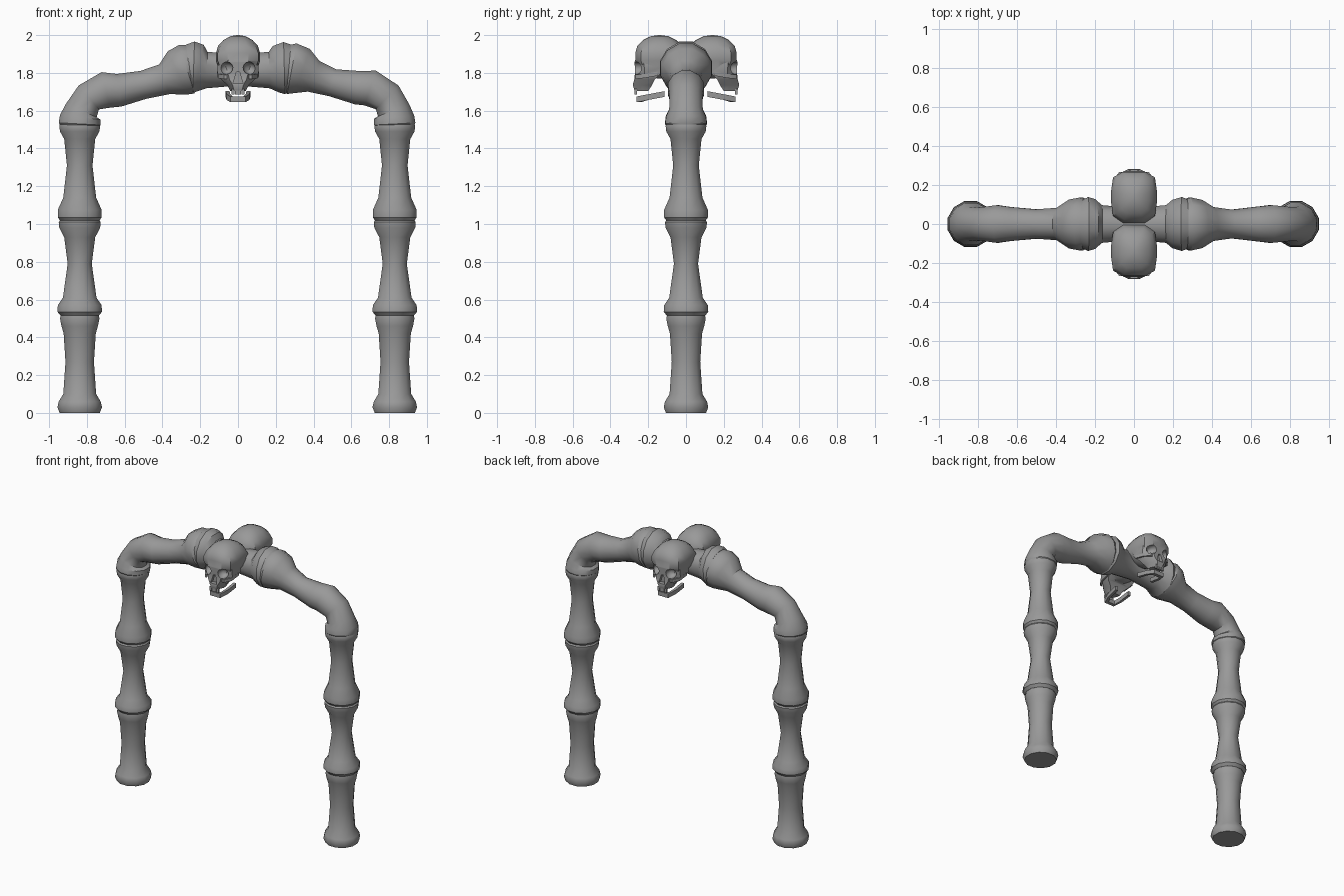
import bpy, bmesh, math
from mathutils import Vector, Matrix

cube = bpy.data.objects.get("Cube")
if cube:
    bpy.data.objects.remove(cube, do_unlink=True)

bone = bpy.data.materials.new("bone grey")
bone.use_nodes = True
GREY = (0.32, 0.32, 0.32, 1)
bone.diffuse_color = GREY
bone.node_tree.nodes["Principled BSDF"].inputs["Base Color"].default_value = GREY


def add(name, bm, angle=35):
    bmesh.ops.recalc_face_normals(bm, faces=bm.faces)
    mesh = bpy.data.meshes.new(name)
    bm.to_mesh(mesh)
    bm.free()
    obj = bpy.data.objects.new(name, mesh)
    bpy.context.collection.objects.link(obj)
    mesh.materials.append(bone)
    bpy.ops.object.select_all(action='DESELECT')
    obj.select_set(True)
    bpy.context.view_layer.objects.active = obj
    bpy.ops.object.shade_smooth_by_angle(angle=math.radians(angle))
    return obj


def loft(bm, rings):
    loops = [[bm.verts.new(p) for p in ring] for ring in rings]
    n = len(loops[0])
    for a, b in zip(loops, loops[1:]):
        for i in range(n):
            j = (i + 1) % n
            bm.faces.new((a[i], a[j], b[j], b[i]))
    bm.faces.new(loops[0][::-1])
    bm.faces.new(loops[-1])


def tube(name, path, sides=12):
    """Round tube in the xz plane through (x, z, radius) stations."""
    pts = [Vector((x, 0, z)) for x, z, r in path]
    rings = []
    for i, (x, z, r) in enumerate(path):
        t = (pts[min(i + 1, len(pts) - 1)] - pts[max(i - 1, 0)]).normalized()
        if z == 0:
            t = Vector((0, 0, 1))
        side = Vector((t.z, 0, -t.x))
        ring = []
        for k in range(sides):
            a = math.tau * (k + 0.5) / sides
            ring.append(pts[i] + r * (side * math.cos(a) + Vector((0, math.sin(a), 0))))
        rings.append(ring)
    bm = bmesh.new()
    loft(bm, rings)
    return add(name, bm)


# Leg bones: (height, radius) from the ground up
lower = [(0, .11), (.03, .122), (.06, .115), (.1, .09), (.27, .078), (.42, .088), (.46, .1),
         (.5, .108), (.525, .102)]
middle = [(.515, .105), (.535, .122), (.57, .12), (.61, .092), (.79, .066), (.93, .085),
          (.98, .112), (1.01, .115), (1.025, .105)]
upper = [(1.015, .105), (1.035, .12), (1.075, .12), (1.14, .09), (1.31, .07), (1.45, .085),
         (1.49, .108), (1.52, .112), (1.55, .1)]
for side, x in (("right", -.838), ("left", .83)):
    for part, prof in (("shin", lower), ("middle", middle), ("upper", upper)):
        tube(f"{side}_{part}_bone", [(x, z, r) for z, r in prof])

# Arm bones: bent at the shoulder, swelling to a knuckle near the middle
tube("right_arm_bone", [(-.838, 1.51, .1), (-.838, 1.53, .115), (-.835, 1.565, .112), (-.83, 1.6, .092),
                        (-.79, 1.67, .086), (-.7, 1.71, .1), (-.63, 1.708, .09), (-.5, 1.737, .078),
                        (-.39, 1.766, .086), (-.32, 1.8, .13), (-.27, 1.82, .14), (-.25, 1.822, .13)])
tube("left_arm_bone", [(.83, 1.51, .1), (.83, 1.53, .113), (.827, 1.565, .11), (.825, 1.6, .092),
                       (.79, 1.67, .09), (.7, 1.72, .1), (.63, 1.722, .092), (.5, 1.748, .076),
                       (.4, 1.782, .09), (.34, 1.81, .128), (.285, 1.822, .141), (.265, 1.824, .13)])
tube("centre_bone", [(-.26, 1.825, .13), (-.235, 1.828, .143), (-.205, 1.823, .132), (-.165, 1.815, .1),
                     (0, 1.815, .085), (.165, 1.815, .1), (.2, 1.82, .128),
                     (.245, 1.825, .143), (.275, 1.822, .13)])


def ellipsoid(bm, centre, size, rot=None, u=14, v=9):
    m = Matrix.Translation(centre) @ (rot or Matrix()) @ Matrix.Diagonal((*size, 1))
    bmesh.ops.create_uvsphere(bm, u_segments=u, v_segments=v, radius=1, matrix=m)


# Skull: cranium plus tapering face, with sockets and nose cut in
bm = bmesh.new()
ellipsoid(bm, (0, -.14, 1.885), (.118, .136, .116))
for v in bm.verts:  # boxier braincase
    dx, dy = v.co.x / .118, (v.co.y + .14) / .136
    f = 1 + .3 * min(abs(dx), abs(dy))
    v.co.x = max(-.117, min(.117, v.co.x * f))
    v.co.y = max(-.268, min(-.006, -.14 + (v.co.y + .14) * f))
skull = add("front_skull", bm)

bm = bmesh.new()
rings = []
for z, w, front, back in ((1.705, .042, -.272, -.2), (1.735, .056, -.282, -.18), (1.765, .09, -.274, -.165),
                          (1.8, .109, -.27, -.13), (1.86, .106, -.272, -.11), (1.9, .09, -.255, -.11)):
    rings.append([(sx * w * k, y, z) for sx, k, y in
                  ((-1, 1, back), (-1, 1, front + .05), (-1, .5, front), (1, .5, front),
                   (1, 1, front + .05), (1, 1, back))])
loft(bm, rings)
face = add("skull_face", bm)

bm = bmesh.new()
for s in (-1, 1):
    ellipsoid(bm, (s * .062, -.265, 1.825), (.037, .05, .033), Matrix.Rotation(s * .35, 4, 'Y'), 10, 7)
loft(bm, [[(-.026, y, 1.745), (.026, y, 1.745), (.008, y, 1.805), (-.008, y, 1.805)] for y in (-.32, -.25)])
sockets = add("skull_sockets", bm)

for tool, op in ((face, 'UNION'), (sockets, 'DIFFERENCE')):
    mod = skull.modifiers.new(op.title(), 'BOOLEAN')
    mod.object, mod.operation, mod.solver = tool, op, 'EXACT'
baked = bpy.data.meshes.new_from_object(skull.evaluated_get(bpy.context.evaluated_depsgraph_get()))
skull.modifiers.clear()
skull.data = baked
for tool in (face, sockets):
    bpy.data.objects.remove(tool, do_unlink=True)

# Cheekbones, upper teeth and the loose lower jaw
bm = bmesh.new()
for s in (-1, 1):
    loft(bm, [[(s * x, y, z + h) for x, h in ((w, 0), (w - .016, 0), (w - .016, .022), (w, .022))]
              for w, y, z in ((.075, -.268, 1.768), (.106, -.225, 1.772), (.112, -.15, 1.785))])
cheeks = add("front_cheekbones", bm)

bm = bmesh.new()
for i in range(4):
    m = Matrix.Translation((-.027 + .018 * i, -.266, 1.7)) @ Matrix.Diagonal((.016, .014, .03, 1))
    bmesh.ops.create_cube(bm, size=1, matrix=m)
teeth = add("front_teeth", bm)

bm = bmesh.new()
rings = []
for x, y in ((-.066, -.115), (-.06, -.2), (-.04, -.262), (.04, -.262), (.06, -.2), (.066, -.115)):
    z = 1.645 + (y + .262) * .19
    inner = Vector((x * .68, y + (.025 if y < -.25 else 0)))
    rings.append([(x, y, z), (x, y, z + .03), (inner.x, inner.y, z + .03), (inner.x, inner.y, z)])
loft(bm, rings)
jaw = add("front_jaw", bm)

# Matching skull on the back
for obj in (skull, cheeks, teeth, jaw):
    twin = obj.copy()
    twin.name = obj.name.replace("front", "back")
    twin.rotation_euler.z = math.pi
    bpy.context.collection.objects.link(twin)
